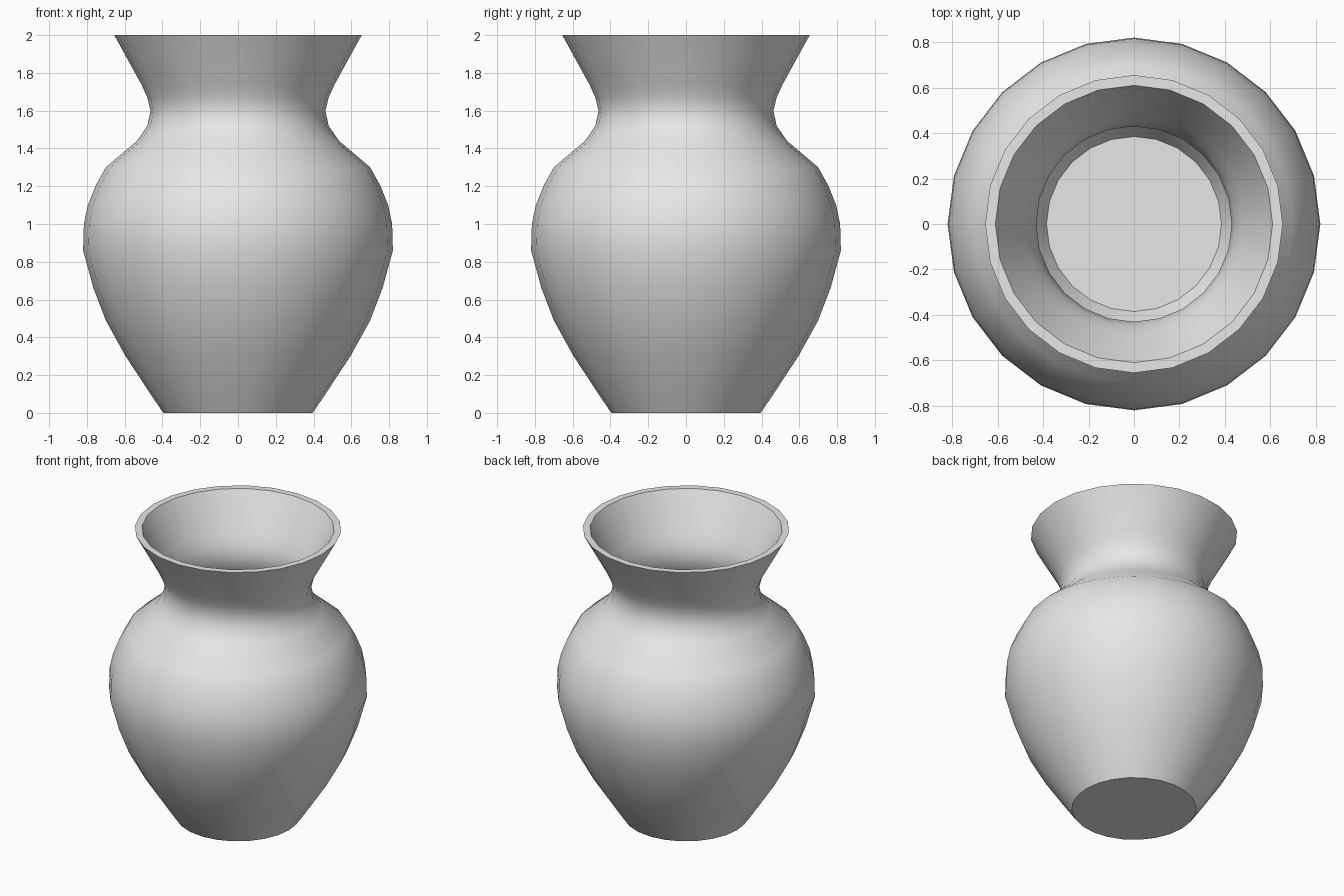
import bpy, bmesh, math
from mathutils import Vector

cube = bpy.data.objects.get("Cube")
if cube:
    bpy.data.objects.remove(cube, do_unlink=True)

SIDES = 24
WALL = 0.033

# Outer silhouette as (radius, height), from base to lip
outer = [Vector(p) for p in (
    (0.395, 0), (0.45, 0.08), (0.595, 0.3), (0.70, 0.49), (0.765, 0.66),
    (0.82, 0.86), (0.816, 1.0), (0.795, 1.1), (0.755, 1.2), (0.70, 1.3),
    (0.535, 1.44), (0.48, 1.52), (0.463, 1.6), (0.48, 1.67), (0.512, 1.74),
    (0.655, 2.0))]

# Inner wall: the silhouette pushed inwards by the wall thickness
inner = []
for i, p in enumerate(outer):
    run = (outer[min(i + 1, len(outer) - 1)] - outer[max(i - 1, 0)]).normalized()
    inner.append(p + Vector((-run.y, run.x)) * WALL)
inner[0] = Vector((0.385, WALL))
inner[-1] = Vector((0.61, 2.0))

# Lathe the closed wall profile, then cap the base and the inside floor
bm = bmesh.new()
rings = []
for r, z in outer + inner[::-1]:
    ring = []
    for k in range(SIDES):
        a = math.tau * k / SIDES
        ring.append(bm.verts.new((r * math.cos(a), r * math.sin(a), z)))
    rings.append(ring)
for low, high in zip(rings, rings[1:]):
    for k in range(SIDES):
        n = (k + 1) % SIDES
        bm.faces.new((low[k], low[n], high[n], high[k]))
bm.faces.new(rings[0][::-1])
bm.faces.new(rings[-1])
bmesh.ops.recalc_face_normals(bm, faces=bm.faces)

mesh = bpy.data.meshes.new("vase")
bm.to_mesh(mesh)
bm.free()
vase = bpy.data.objects.new("vase", mesh)
bpy.context.collection.objects.link(vase)

# Plain pale grey clay
clay = bpy.data.materials.new("pale grey")
clay.use_nodes = True
colour = (0.8, 0.8, 0.8, 1)
clay.diffuse_color = colour
clay.node_tree.nodes["Principled BSDF"].inputs["Base Color"].default_value = colour
mesh.materials.append(clay)

# Smooth walls with crisp lip and base edges
bpy.ops.object.select_all(action='DESELECT')
vase.select_set(True)
bpy.context.view_layer.objects.active = vase
bpy.ops.object.shade_smooth_by_angle(angle=math.radians(40))
